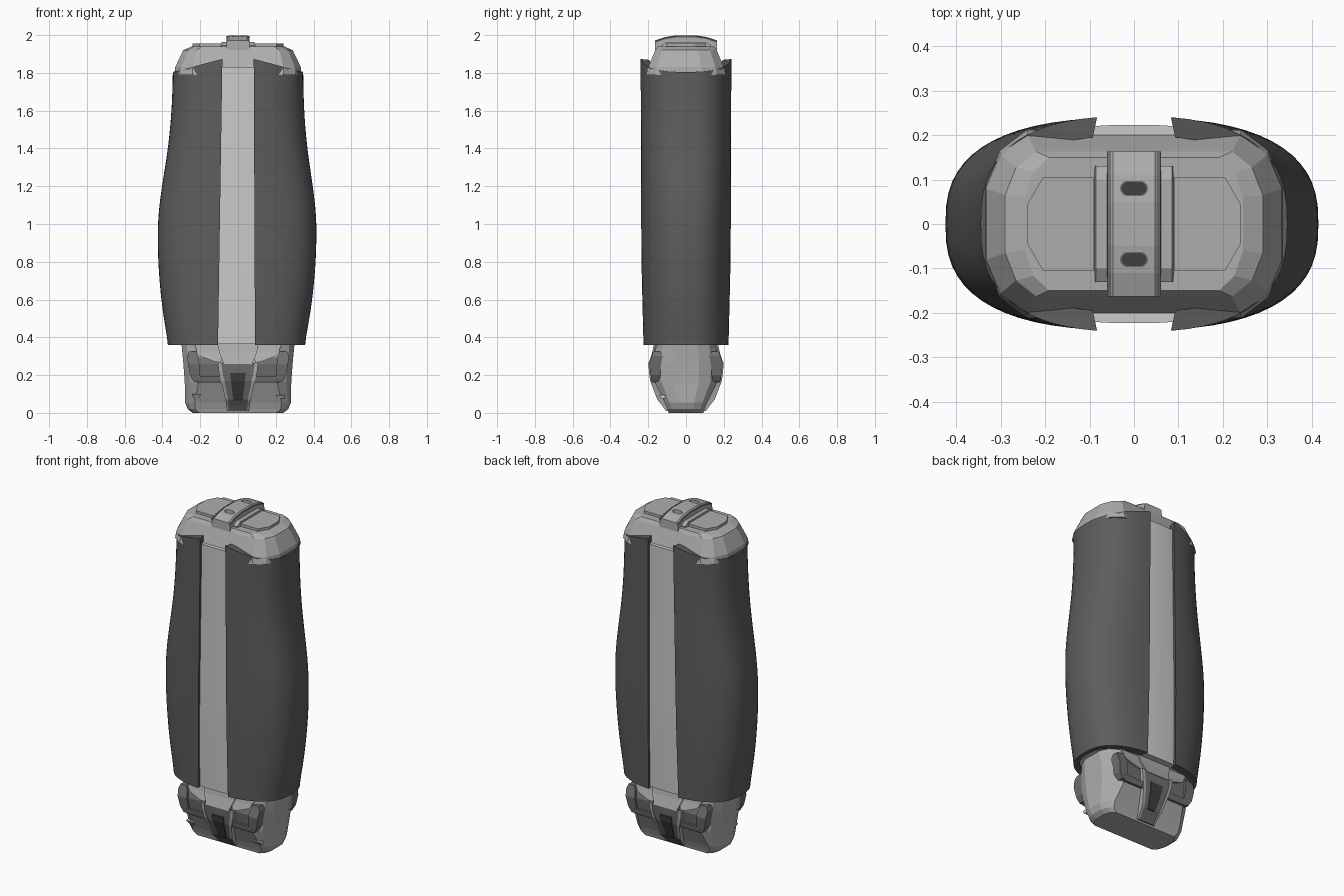
import bpy, bmesh, math
from math import radians, cos, sin, pi

if "Cube" in bpy.data.objects:
    bpy.data.objects.remove(bpy.data.objects["Cube"])


def material(name, v):
    m = bpy.data.materials.new(name)
    m.diffuse_color = (v, v, v, 1)
    m.use_nodes = True
    m.node_tree.nodes["Principled BSDF"].inputs["Base Color"].default_value = m.diffuse_color
    return m


DARK = material("dark_rubber", 0.11)
MID = material("mid_grey", 0.42)
TRIM = material("trim_grey", 0.16)
BLACK = material("recess_black", 0.05)


def interp(table, z):
    if z <= table[0][0]:
        return table[0][1]
    for (a, va), (b, vb) in zip(table, table[1:]):
        if z <= b:
            return va + (vb - va) * (z - a) / (b - a)
    return table[-1][1]


def smooth_interp(table, z):
    # averaged lookups round off the profile corners
    return sum(interp(table, z + d * 0.03) for d in range(-2, 3)) / 5


def loft(name, rings, mat=None, smooth=None, strip_caps=False):
    bm = bmesh.new()
    vs = [[bm.verts.new(p) for p in r] for r in rings]
    n = len(rings[0])
    for a, b in zip(vs, vs[1:]):
        for i in range(n):
            j = (i + 1) % n
            bm.faces.new((a[i], a[j], b[j], b[i]))
    for r in (vs[0], vs[-1]):
        if strip_caps:
            for i in range(n // 2 - 1):
                bm.faces.new((r[i], r[i + 1], r[n - 2 - i], r[n - 1 - i]))
        else:
            bm.faces.new(r)
    bmesh.ops.recalc_face_normals(bm, faces=bm.faces)
    me = bpy.data.meshes.new(name)
    bm.to_mesh(me)
    bm.free()
    if smooth:
        me.polygons.foreach_set("use_smooth", [True] * len(me.polygons))
        me.set_sharp_from_angle(angle=radians(smooth))
    if mat:
        me.materials.append(mat)
    ob = bpy.data.objects.new(name, me)
    bpy.context.collection.objects.link(ob)
    return ob


def prism(name, pts, z0, z1, mat=None):
    return loft(name, [[(x, y, z) for x, y in pts] for z in (z0, z1)], mat)


# Body profile: half width and half depth by height
WIDTH = [(0.36, 0.36), (0.48, 0.382), (0.62, 0.402), (0.8, 0.417), (0.98, 0.421),
         (1.1, 0.414), (1.25, 0.393), (1.4, 0.37), (1.55, 0.355), (1.7, 0.347), (1.9, 0.344)]
DEPTH = [(0.36, 0.228), (0.8, 0.238), (1.9, 0.243)]
POW = 2.6


def lean(z):
    return -0.008 * max(0, 1 - (z - 0.36) / 1.4)


def sec(w, d, t):
    f = lambda v: math.copysign(abs(v) ** (2 / POW), v)
    return w * f(cos(t)), d * f(sin(t))


# Wrap-around grip shells
COLS, ROWS = 28, 30


def shell(name, s):
    rings = []
    for r in range(ROWS + 1):
        f = r / ROWS
        ring = []
        for inset_w, inset_d, direction in ((0, 0, 1), (0.025, 0.045, -1)):
            for c in range(COLS + 1):
                u = direction * (2 * c / COLS - 1)
                z = 0.36 + f * 1.46
                w = smooth_interp(WIDTH, z) - inset_w
                d = interp(DEPTH, z) - inset_d
                x0 = 0.098 - 0.015 * f + (0.01 if inset_w else 0)
                t0 = math.acos((x0 / w) ** (POW / 2))
                x, y = sec(w, d, u * t0)
                ztop = 1.805 + 0.09 * (1 - x / w)
                zz = 0.36 + f * (ztop - 0.36)
                ring.append((s * x + lean(z), y, zz))
        rings.append(ring)
    loft(name, rings, DARK, 40, True)


shell("right_grip_shell", 1)
shell("left_grip_shell", -1)

# Inner core, seen as the pale strip at front and back
rings = []
for r in range(25):
    z = 0.365 + 1.465 * r / 24
    w, d = smooth_interp(WIDTH, z) - 0.03, interp(DEPTH, z) - 0.019
    rings.append([(x + lean(z), y, z) for x, y in
                  (sec(w, d, 2 * pi * (k + 0.5) / 48) for k in range(48))])
loft("core", rings, None, 40)


def facet_ring(z, w, d, corner):
    q = [(1, 0.4), (corner + (1 - corner) * 0.65, 0.78), (corner, 1)]
    pts = q + [(-x, y) for x, y in q[::-1]]
    pts += [(-x, -y) for x, y in pts]
    return [(x * w, y * d, z) for x, y in pts]


# Faceted top cap
loft("top_cap", [facet_ring(1.79, 0.335, 0.212, 0.72), facet_ring(1.83, 0.333, 0.2, 0.72),
                 facet_ring(1.92, 0.29, 0.163, 0.76), facet_ring(1.94, 0.245, 0.15, 0.78)], MID)

# Raised plates on the cap
for s, side in ((1, "right"), (-1, "left")):
    prism(side + "_top_plate", [(s * x, y) for x, y in (
        (0.09, -0.105), (0.205, -0.105), (0.24, -0.045), (0.24, 0.045),
        (0.205, 0.105), (0.09, 0.105))], 1.93, 1.955, MID)

# Central strap over the cap, with flange, rails and slots
ARCH = [(-0.163, 1.972), (-0.11, 1.99), (-0.05, 1.999), (0.05, 1.999), (0.11, 1.99), (0.163, 1.972)]
strap = loft("top_strap", [[(-0.062, y, 1.89), (0.062, y, 1.89), (0.06, y, z - 0.012),
                            (0.047, y, z), (-0.047, y, z), (-0.06, y, z - 0.012)]
                           for y, z in ARCH], MID)
loft("strap_flange", [[(-0.092, y, 1.92), (0.092, y, 1.92), (0.086, y, z - 0.026), (-0.086, y, z - 0.026)]
                      for y, z in ((-0.13, 1.972), (-0.1, 1.99), (0.1, 1.99), (0.13, 1.972))], MID)
for s, side in ((1, "right"), (-1, "left")):
    loft(side + "_strap_rail", [[(s * 0.052, y, z - 0.03), (s * 0.06, y, z - 0.03),
                                 (s * 0.06, y, z - 0.005), (s * 0.052, y, z - 0.002)]
                                for y, z in ARCH], TRIM)


def capsule(hw, r, cy):
    arc = [(-pi / 2 + pi * k / 8) for k in range(9)]
    return ([(hw - r + r * cos(a), cy + r * sin(a)) for a in arc] +
            [(-hw + r - r * cos(a), cy - r * sin(a)) for a in arc])


for cy, end in ((-0.08, "front"), (0.08, "back")):
    cut = prism(end + "_slot_cutter", capsule(0.03, 0.016, cy), 1.97, 2.03)
    cut.hide_render = True
    cut.hide_viewport = False
    cut.display_type = 'WIRE'
    b = strap.modifiers.new("slot", 'BOOLEAN')
    b.operation = 'DIFFERENCE'
    b.solver = 'EXACT'
    b.object = cut
    prism(end + "_slot_floor", capsule(0.029, 0.015, cy), 1.965, 1.973, BLACK)
# bake the slots, then drop the cutters
dg = bpy.context.evaluated_depsgraph_get()
baked = bpy.data.meshes.new_from_object(strap.evaluated_get(dg))
strap.modifiers.clear()
strap.data = baked
for o in [o for o in bpy.data.objects if o.name.endswith("_cutter")]:
    bpy.data.objects.remove(o)

# Base block with chamfered corners
loft("base_block", [facet_ring(z, w, d, c) for z, w, d, c in (
    (0, 0.24, 0.092, 0.85), (0.02, 0.266, 0.098, 0.85), (0.055, 0.28, 0.112, 0.82),
    (0.16, 0.282, 0.165, 0.74), (0.27, 0.29, 0.175, 0.74), (0.34, 0.297, 0.16, 0.74),
    (0.38, 0.30, 0.155, 0.74))], MID)

# Panels following the sloping front and back faces of the base
FACE = [(0, 0.092), (0.04, 0.12), (0.07, 0.145), (0.17, 0.183), (0.26, 0.195), (0.32, 0.175), (0.37, 0.165)]


def panel(name, rows, out, mat, ends=(-1, 1), mirror=True):
    for sy in ends:
        for sx in ((1, -1) if mirror else (1,)):
            loft(f"{'front' if sy < 0 else 'back'}_{name}",
                 [[(sx * a, sy * 0.08, z), (sx * b, sy * 0.08, z),
                   (sx * b, sy * (interp(FACE, z) + out), z),
                   (sx * a, sy * (interp(FACE, z) + out), z)] for z, a, b in rows], mat)


# Dark frame: lower bar, outer bracket and recessed panel
panel("base_lower_bar", [(0.16, 0.07, 0.215), (0.175, 0.075, 0.22), (0.195, 0.08, 0.222)], 0, TRIM)
panel("base_bracket", [(0.165, 0.2, 0.235), (0.2, 0.2, 0.255), (0.26, 0.205, 0.265),
                       (0.3, 0.21, 0.27), (0.325, 0.22, 0.26)], 0, TRIM)
panel("base_recess", [(0.19, 0.08, 0.205), (0.26, 0.1, 0.21), (0.3, 0.1, 0.215)], -0.014, TRIM)
panel("base_upper_lip", [(0.27, 0.09, 0.12), (0.3, 0.085, 0.2), (0.32, 0.085, 0.21),
                         (0.36, 0.1, 0.23)], -0.004, MID)
# Pale collar and dark tapering wedge in the middle
panel("base_collar", [(0.26, -0.075, 0.075), (0.32, -0.1, 0.1), (0.37, -0.11, 0.11)], 0.004, MID, mirror=False)
panel("base_wedge", [(0.01, -0.055, 0.055), (0.04, -0.058, 0.058), (0.07, -0.062, 0.062),
                     (0.17, -0.083, 0.083), (0.22, -0.095, 0.095), (0.265, -0.1, 0.1)], 0.003, TRIM, mirror=False)
panel("wedge_insert", [(0.065, -0.024, 0.024), (0.07, -0.026, 0.026), (0.17, -0.037, 0.037),
                       (0.21, -0.042, 0.042)], 0.007, BLACK, mirror=False)
panel("wedge_side_rib", [(0.01, 0.048, 0.058), (0.04, 0.05, 0.062), (0.07, 0.053, 0.067),
                         (0.17, 0.072, 0.09), (0.22, 0.083, 0.102), (0.27, 0.09, 0.107)], 0.007, MID)


# Small front markers: a triangle and a bar
def marker(name, pts):
    loft(name, [[(x, y - 0.75 * (z - 0.08), z) for x, z in pts] for y in (-0.09, -0.132)])


marker("triangle_marker", [(-0.245, 0.1), (-0.195, 0.1), (-0.22, 0.055)])
marker("bar_marker", [(0.2, 0.075), (0.245, 0.075), (0.245, 0.095), (0.2, 0.095)])
